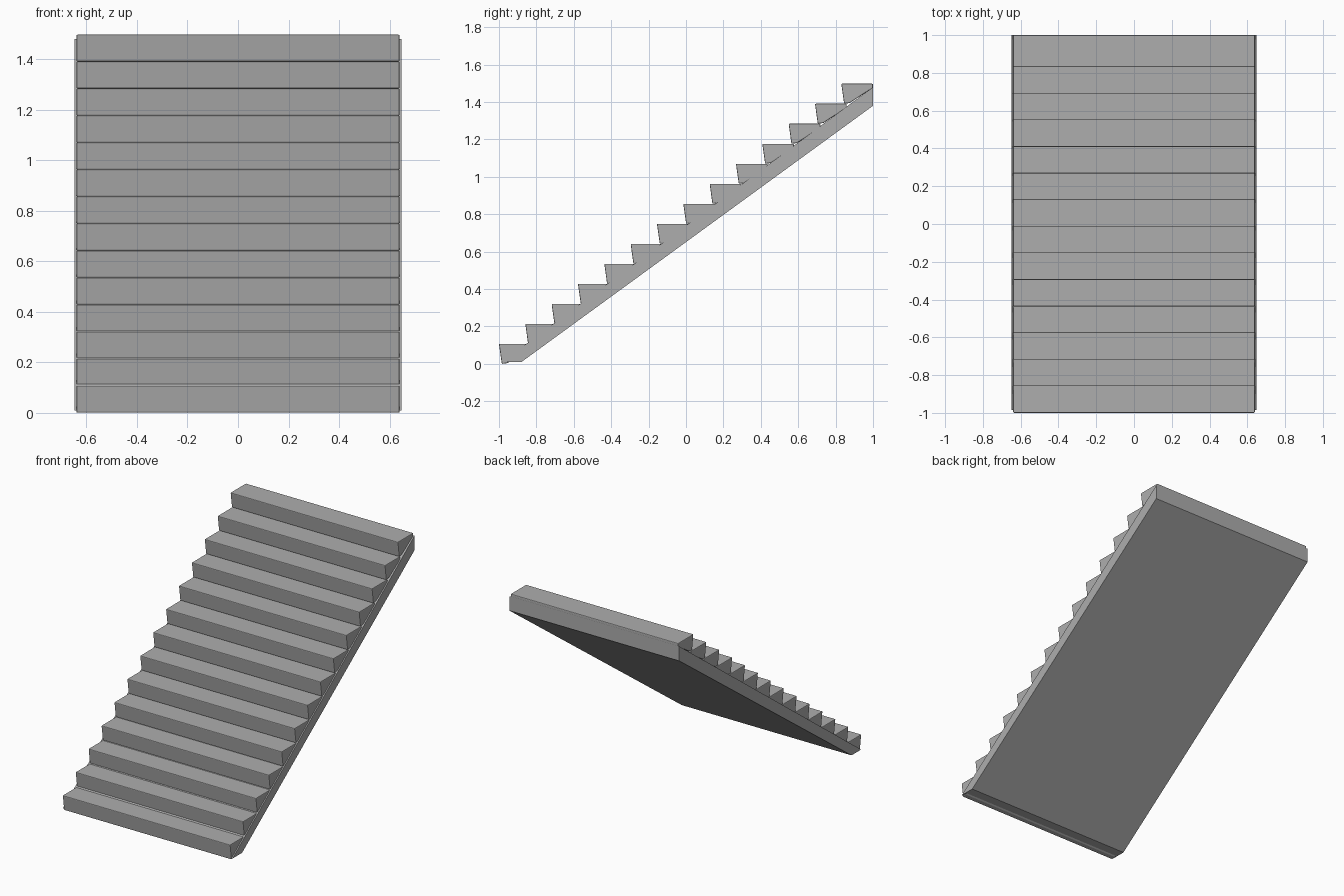
import bpy
import bmesh

if "Cube" in bpy.data.objects:
    bpy.data.objects.remove(bpy.data.objects["Cube"])

STEPS = 14
RISE = 0.107
RUN = 0.1408

# Plain grey concrete
grey = bpy.data.materials.new("concrete_grey")
grey.use_nodes = True
colour = (0.42, 0.42, 0.42, 1)
grey.diffuse_color = colour
grey.node_tree.nodes["Principled BSDF"].inputs["Base Color"].default_value = colour


def prism(name, profile, half_width):
    """Extrude a side profile of (y, z) points across the stair width."""
    bm = bmesh.new()
    face = bm.faces.new([bm.verts.new((-half_width, y, z)) for y, z in profile])
    extruded = bmesh.ops.extrude_face_region(bm, geom=[face])
    moved = [g for g in extruded["geom"] if isinstance(g, bmesh.types.BMVert)]
    bmesh.ops.translate(bm, vec=(2 * half_width, 0, 0), verts=moved)
    bmesh.ops.recalc_face_normals(bm, faces=bm.faces)
    mesh = bpy.data.meshes.new(name)
    bm.to_mesh(mesh)
    bm.free()
    mesh.materials.append(grey)
    obj = bpy.data.objects.new(name, mesh)
    bpy.context.collection.objects.link(obj)
    return obj


# Sloping slab under the flight
prism("sloping_slab", [(-0.985, 0.01), (-0.88, 0.01), (1, 1.38), (1, 1.48)], 0.648)

# Steps with undercut risers and softened edges
for i in range(STEPS):
    y, z = -1 + i * RUN, i * RISE
    profile = [(y, z + RISE), (y + 0.015, z), (y + 0.045, z + 0.004),
               (y + 0.169, z + 0.085), (y + 0.169, z + RISE)]
    step = prism(f"step_{i + 1}", profile, 0.64)
    bevel = step.modifiers.new("soft_edges", "BEVEL")
    bevel.width = 0.005
    bevel.segments = 2
    bevel.limit_method = "ANGLE"
    bevel.angle_limit = 0.9
